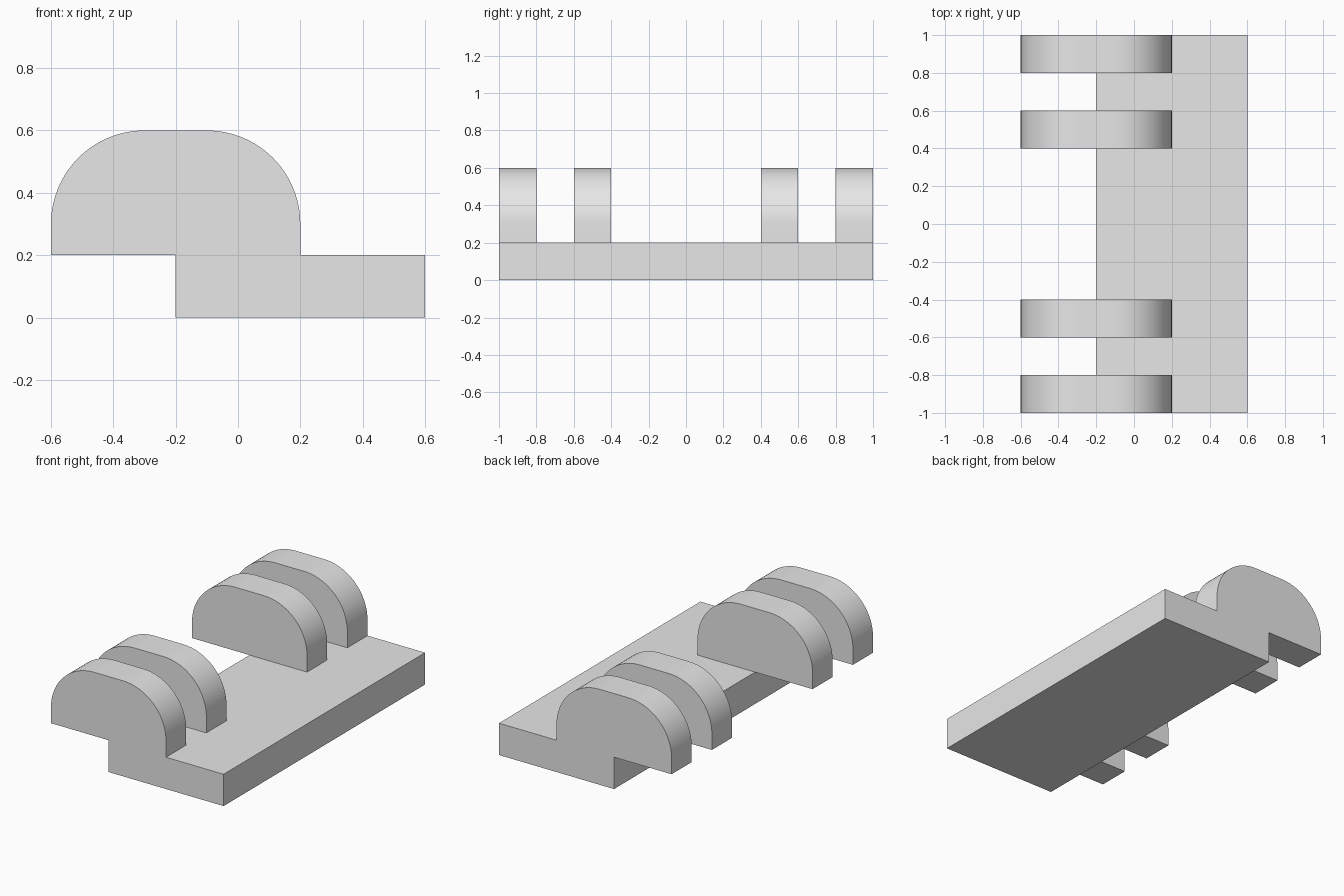
import bpy
import bmesh
from math import pi, cos, sin, radians

cube = bpy.data.objects.get("Cube")
if cube:
    bpy.data.objects.remove(cube, do_unlink=True)

grey = bpy.data.materials.new("light_grey")
grey.use_nodes = True
colour = (0.8, 0.8, 0.8, 1)
grey.diffuse_color = colour
grey.node_tree.nodes["Principled BSDF"].inputs["Base Color"].default_value = colour


def extrude_profiles(name, profile, starts, depth):
    """Extrude an x-z profile along y, once from each start position."""
    bm = bmesh.new()
    for y in starts:
        face = bm.faces.new([bm.verts.new((x, y, z)) for x, z in profile])
        result = bmesh.ops.extrude_face_region(bm, geom=[face], use_keep_orig=True)
        verts = [v for v in result["geom"] if isinstance(v, bmesh.types.BMVert)]
        bmesh.ops.translate(bm, verts=verts, vec=(0, depth, 0))
    bmesh.ops.recalc_face_normals(bm, faces=bm.faces)
    mesh = bpy.data.meshes.new(name)
    bm.to_mesh(mesh)
    bm.free()
    mesh.materials.append(grey)
    obj = bpy.data.objects.new(name, mesh)
    bpy.context.collection.objects.link(obj)
    return obj


def arc(cx, cz, radius, start, end, steps=24):
    angles = [start + (end - start) * i / steps for i in range(steps + 1)]
    return [(cx + radius * cos(a), cz + radius * sin(a)) for a in angles]


# Flat base plate
base = extrude_profiles("base_plate", [(-0.2, 0), (0.6, 0), (0.6, 0.2), (-0.2, 0.2)], [-1], 2)

# Four rounded lugs overhanging the plate's edge
lug_profile = [(-0.6, 0.2), (0.2, 0.2)]
lug_profile += arc(-0.1, 0.3, 0.3, 0, pi / 2)
lug_profile += arc(-0.3, 0.3, 0.3, pi / 2, pi)
lugs = extrude_profiles("lugs", lug_profile, [-1, -0.6, 0.4, 0.8], 0.2)

# Fuse plate and lugs into one solid
union = base.modifiers.new("fuse_lugs", "BOOLEAN")
union.operation = "UNION"
union.solver = "EXACT"
union.object = lugs
bpy.context.view_layer.objects.active = base
base.select_set(True)
bpy.ops.object.modifier_apply(modifier=union.name)
bpy.data.objects.remove(lugs, do_unlink=True)

# Merge coplanar faces, then smooth only the curved tops
bm = bmesh.new()
bm.from_mesh(base.data)
bmesh.ops.remove_doubles(bm, verts=bm.verts, dist=0.0001)
bmesh.ops.dissolve_limit(bm, angle_limit=radians(0.5), verts=bm.verts, edges=bm.edges)
bm.to_mesh(base.data)
bm.free()
base.name = "lugged_plate"
bpy.ops.object.shade_smooth_by_angle(angle=radians(30))
